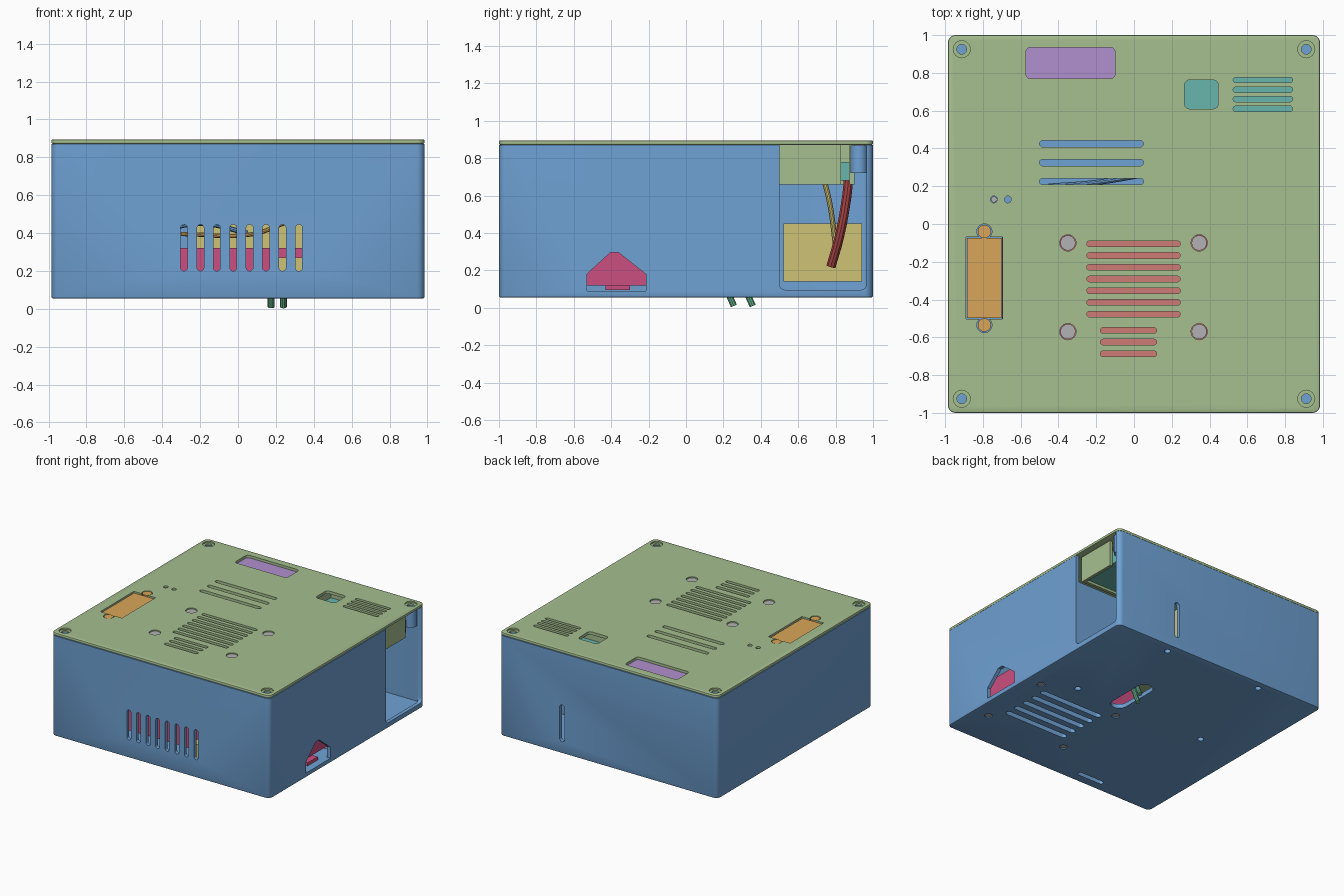
import bpy, bmesh, math
from mathutils import Vector

if "Cube" in bpy.data.objects:
    bpy.data.objects.remove(bpy.data.objects["Cube"])

def mat(name, r, g, b):
    m = bpy.data.materials.new(name)
    m.diffuse_color = (r, g, b, 1)
    m.use_nodes = True
    m.node_tree.nodes["Principled BSDF"].inputs["Base Color"].default_value = m.diffuse_color
    return m

BLUE = mat("case_blue", .16, .36, .66)
GREEN = mat("lid_green", .38, .52, .28)
RED = mat("fan_red", .62, .20, .18)
PINK = mat("board_pink", .60, .08, .22)
YELLOW = mat("supply_yellow", .62, .54, .18)
ORANGE = mat("connector_orange", .70, .38, .10)
PURPLE = mat("display_purple", .44, .28, .62)
TEAL = mat("module_teal", .14, .46, .42)
CABLE = mat("cable_red", .35, .05, .05)
WIRE = mat("wire_green", .12, .42, .24)
GREY = mat("screw_grey", .45, .45, .46)

def rounded(a0, a1, b0, b1, r, n=6):
    """Outline of a rectangle with rounded corners."""
    pts = []
    for ca, cb, s in ((a1-r, b1-r, 0), (a0+r, b1-r, 1), (a0+r, b0+r, 2), (a1-r, b0+r, 3)):
        for i in range(n+1):
            t = (s + i/n) * math.pi/2
            pts.append((ca + r*math.cos(t), cb + r*math.sin(t)))
    return pts

def slot(a0, a1, b0, b1):
    """Outline of a slot with round ends (kept just short of a full round)."""
    return rounded(a0, a1, b0, b1, min(a1-a0, b1-b0)*.498)

def circle(a, b, r, n=24):
    return [(a + r*math.cos(2*math.pi*i/n), b + r*math.sin(2*math.pi*i/n)) for i in range(n)]

def extrude(bm, pts, lo, hi, axis='Z'):
    """Add an extruded outline to bm along an axis."""
    def place(a, b, c):
        return {'X': (c, a, b), 'Y': (a, c, b), 'Z': (a, b, c)}[axis]
    low = [bm.verts.new(place(a, b, lo)) for a, b in pts]
    high = [bm.verts.new(place(a, b, hi)) for a, b in pts]
    n = len(pts)
    fs = [bm.faces.new(low), bm.faces.new(high)]
    fs += [bm.faces.new((low[i], low[(i+1) % n], high[(i+1) % n], high[i])) for i in range(n)]
    bmesh.ops.recalc_face_normals(bm, faces=fs)

def finish(name, bm, material=None):
    me = bpy.data.meshes.new(name)
    bm.to_mesh(me)
    bm.free()
    ob = bpy.data.objects.new(name, me)
    bpy.context.collection.objects.link(ob)
    if material:
        me.materials.append(material)
    return ob

def activate(ob):
    bpy.ops.object.select_all(action='DESELECT')
    ob.select_set(True)
    bpy.context.view_layer.objects.active = ob

def smooth(ob):
    activate(ob)
    bpy.ops.object.shade_smooth_by_angle(angle=math.radians(30))

def solids(name, material, *parts):
    bm = bmesh.new()
    for p in parts:
        extrude(bm, *p)
    ob = finish(name, bm, material)
    smooth(ob)
    return ob

def box(name, material, x0, x1, y0, y1, z0, z1):
    return solids(name, material, ([(x0, y0), (x1, y0), (x1, y1), (x0, y1)], z0, z1))

def plate(name, material, z0, z1, bevel, bevel_z):
    """Rounded case-sized slab with softened rims at the given heights."""
    bm = bmesh.new()
    extrude(bm, rounded(-.985, .985, -1, 1, .04), z0, z1)
    rims = [e for e in bm.edges if any(all(abs(v.co.z - z) < 1e-5 for v in e.verts) for z in bevel_z)]
    bmesh.ops.bevel(bm, geom=rims, offset=bevel, segments=2, profile=.5, affect='EDGES')
    return finish(name, bm, material)

def cut(ob, parts):
    bm = bmesh.new()
    for p in parts:
        extrude(bm, *p)
    c = finish("cutter", bm)
    c.hide_render = True
    activate(ob)
    m = ob.modifiers.new("cut", 'BOOLEAN')
    m.operation, m.solver, m.object = 'DIFFERENCE', 'EXACT', c
    bpy.ops.object.modifier_apply(modifier=m.name)
    bpy.data.objects.remove(c, do_unlink=True)

def tube(name, material, pts, r):
    cu = bpy.data.curves.new(name, 'CURVE')
    cu.dimensions = '3D'
    cu.bevel_depth, cu.bevel_resolution, cu.use_fill_caps = r, 3, True
    sp = cu.splines.new('BEZIER')
    sp.bezier_points.add(len(pts)-1)
    for bp, p in zip(sp.bezier_points, pts):
        bp.co = Vector(p)
        bp.handle_left_type = bp.handle_right_type = 'AUTO'
    ob = bpy.data.objects.new(name, cu)
    bpy.context.collection.objects.link(ob)
    cu.materials.append(material)
    activate(ob)
    bpy.ops.object.convert(target='MESH')
    smooth(bpy.context.object)

CORNERS = [(sx*.912, sy*.925) for sx in (-1, 1) for sy in (-1, 1)]
FAN_SCREWS = [(x, y) for x in (-.35, .345) for y in (-.1, -.57)]
BOARD_SCREWS = [(x, y) for x in (.12, .85) for y in (-.07, -.68)]

# Case: hollow tub
case = plate("case", BLUE, .055, .87, .008, (.055,))
cut(case, [(rounded(-.955, .955, -.97, .97, .025), .09, 1)])
# Case openings: front vents, right port, right bay, back slot, floor holes
holes = [(slot(-.303+.0866*i, -.267+.0866*i, .2, .445), -1.1, -.9, 'Y') for i in range(8)]
holes.append(([(-.53, .09), (-.215, .09), (-.215, .18), (-.36, .295), (-.405, .295), (-.53, .18)], .9, 1.1, 'X'))
holes.append((rounded(.5, .965, .096, 1.0, .03), .9, 1.1, 'X'))
holes.append((slot(.395, .44, .15, .45), .9, 1.1, 'Y'))
holes += [(slot(.2, .78, -.175-.1*i, -.13-.1*i), 0, .2) for i in range(5)]
holes.append((slot(.15, .28, .02, .44), 0, .2))
holes.append((slot(-.455, -.215, -.925, -.885), 0, .2))
holes += [(circle(x, y, .024), 0, .2) for x, y in ((.445, .92), (-.43, .93), (.6, .06), (-.59, .07))]
holes += [(circle(x, y, .03), 0, .2) for x, y in BOARD_SCREWS]
cut(case, holes)
smooth(case)
solids("lid_bosses", BLUE, *[(circle(x, y, .045), .72, .869) for x, y in CORNERS])
box("bay_divider", BLUE, .5, .956, .47, .498, .085, .65)

# Lid with vents, windows and screw holes
lid = plate("lid", GREEN, .871, .895, .008, (.871, .895))
holes = [(circle(x, y, .026), .8, 1) for x, y in CORNERS]
holes += [(circle(x, y, .043), .8, 1) for x, y in FAN_SCREWS]
holes += [(slot(-.25, .245, -.12-.062*i, -.09-.062*i), .8, 1) for i in range(7)]
holes += [(slot(-.178, .12, -.578-.062*i, -.548-.062*i), .8, 1) for i in range(3)]
holes += [(slot(-.5, .05, y-.017, y+.017), .8, 1) for y in (.425, .325, .225)]
holes += [(slot(.525, .84, y-.014, y+.014), .8, 1) for y in (.762, .711, .661, .61)]
holes.append((rounded(-.572, -.1, .77, .935, .025), .8, 1))
holes.append((rounded(.268, .445, .61, .762, .025), .8, 1))
holes += [(circle(x, .13, .018), .8, 1) for x in (-.742, -.668)]
holes.append(([(-.89, -.503), (-.695, -.503), (-.695, -.07), (-.89, -.07)], .8, 1))
cut(lid, holes)
cut(lid, [(circle(x, y, .045), .884, 1) for x, y in CORNERS] +
         [(circle(-.792, y, .04), .8, 1) for y in (-.04, -.535)])
smooth(lid)

# Module tray hanging under the lid above the side bay
for nm, d in (("tray_front", (.2, .93, .5, .525)), ("tray_right", (.905, .93, .525, .83)),
              ("tray_left", (.2, .225, .525, .9)), ("tray_back", (.225, .85, .875, .9))):
    box(nm, GREEN, *d, .66, .872)
box("converter_module", TEAL, .225, .905, .525, .875, .68, .78)

# Fan and its screws
box("fan", RED, -.37, .37, -.73, -.06, .74, .867)
solids("fan_screws", GREY, *[(circle(x, y, .04), .86, .887) for x, y in FAN_SCREWS])

# Multi-pin connector with two jack posts
box("connector", ORANGE, -.885, -.702, -.498, -.075, .74, .884)
solids("connector_posts", ORANGE, *[(circle(-.792, y, .035), .8, .893) for y in (-.04, -.535)])
solids("indicator_lamp", GREY, (circle(-.742, .13, .016), .8, .88))

# Display and its plug
box("display", PURPLE, -.6, -.07, .75, .955, .79, .874)
box("display_plug", RED, -.5, -.15, .82, .9, .68, .79)

# Main board, power supply and terminal
box("main_board", PINK, -.7, .88, -.72, -.02, .12, .32)
box("board_port", PINK, .85, .93, -.43, -.3, .095, .12)
solids("board_screws", GREY, *[(circle(x, y, .028, 16), .062, .13) for x, y in BOARD_SCREWS])
box("power_supply", YELLOW, -.25, .355, .52, .94, .14, .45)
box("terminal_block", YELLOW, .21, .42, -.9, -.78, .09, .27)

# Wiring
tube("red_cable", CABLE, [(.42, .87, .7), (.45, .86, .6), (.48, .82, .38), (.46, .775, .22)], .026)
tube("yellow_wire", YELLOW, [(.4, .74, .68), (.41, .77, .55), (.4, .8, .33)], .014)
tube("orange_wire", ORANGE, [(-.3, -.6, .395), (.08, -.6, .395), (.24, -.58, .45), (.4, -.4, .5)], .012)
tube("blue_wire", BLUE, [(-.45, .2, .4), (-.2, .22, .45), (.05, .26, .4)], .014)
# Two wires poking out of the floor slot
for x, y0, y1 in ((.175, .23, .256), (.24, .33, .357)):
    tube("floor_wire", WIRE, [(x, y0-.05, .2), (x, y0, .07), (x, y1, .01)], .018)
